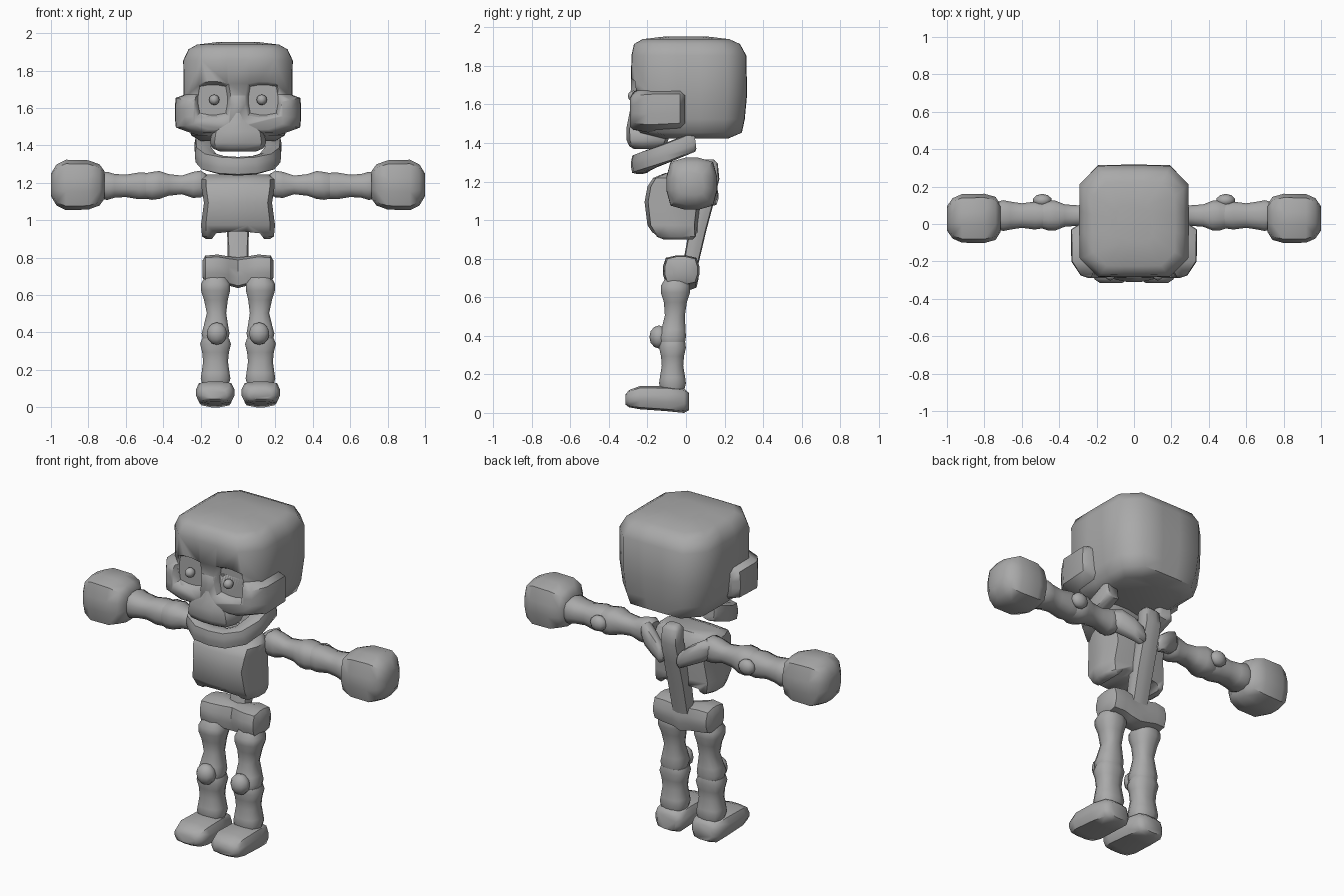
import bpy, bmesh, math
from mathutils import Vector

bone = bpy.data.materials.new("bone grey")
bone.diffuse_color = (0.40, 0.40, 0.40, 1)


def finish(name, bm, angle=50):
    bmesh.ops.recalc_face_normals(bm, faces=bm.faces)
    me = bpy.data.meshes.new(name)
    bm.to_mesh(me)
    bm.free()
    me.materials.append(bone)
    ob = bpy.data.objects.new(name, me)
    bpy.context.collection.objects.link(ob)
    bpy.ops.object.select_all(action='DESELECT')
    ob.select_set(True)
    bpy.context.view_layer.objects.active = ob
    bpy.ops.object.shade_smooth_by_angle(angle=math.radians(angle))
    return ob


def section(n, p):
    """Rounded-square outline of unit half size."""
    pts = []
    for i in range(n):
        a = 2 * math.pi * (i + 0.5) / n
        c, s = math.cos(a), math.sin(a)
        k = (abs(c) ** p + abs(s) ** p) ** (-1 / p)
        pts.append((c * k, s * k))
    return pts


def skin(name, loops, angle=50):
    bm = bmesh.new()
    rows = [[bm.verts.new(c) for c in loop] for loop in loops]
    n = len(rows[0])
    for a, b in zip(rows, rows[1:]):
        for i in range(n):
            bm.faces.new((a[i], a[(i + 1) % n], b[(i + 1) % n], b[i]))
    bm.faces.new(rows[0])
    bm.faces.new(rows[-1])
    return finish(name, bm, angle)


def loft(name, axis, rings, n=12, p=4, side=1):
    """Rings are (position on axis, centre u, centre v, half u, half v)."""
    loops = []
    for t, cu, cv, hu, hv in rings:
        loop = []
        for a, b in section(n, p):
            u, v = cu + a * hu, cv + b * hv
            x, y, z = {'X': (t, u, v), 'Y': (u, t, v), 'Z': (u, v, t)}[axis]
            loop.append((x * side, y, z))
        loops.append(loop)
    return skin(name, loops)


def ball(name, loc, scale, seg=10):
    bm = bmesh.new()
    bmesh.ops.create_uvsphere(bm, u_segments=seg, v_segments=6, radius=1)
    for v in bm.verts:
        v.co = Vector(loc) + Vector((v.co.x * scale[0], v.co.y * scale[1], v.co.z * scale[2]))
    return finish(name, bm, 80)


def cut(ob, cutter):
    m = ob.modifiers.new("cut", 'BOOLEAN')
    m.operation = 'DIFFERENCE'
    m.solver = 'EXACT'
    m.object = cutter
    bpy.context.view_layer.objects.active = ob
    bpy.ops.object.modifier_apply(modifier=m.name)


# Head
skull = loft("skull", 'Z', [
    (1.43, 0, 0.05, 0.20, 0.17), (1.46, 0, 0.025, 0.25, 0.265), (1.53, 0, 0.015, 0.275, 0.29),
    (1.66, 0, 0.015, 0.29, 0.302), (1.86, 0, 0.015, 0.293, 0.298), (1.92, 0, 0.005, 0.265, 0.275),
    (1.945, 0, 0, 0.22, 0.225), (1.96, 0, 0, 0.10, 0.10)], 16, 7)
cheeks = loft("cheek_bones", 'Y', [
    (-0.29, 0, 1.58, 0.24, 0.09), (-0.275, 0, 1.58, 0.285, 0.105), (-0.20, 0, 1.58, 0.335, 0.12),
    (-0.03, 0, 1.585, 0.338, 0.115), (-0.005, 0, 1.585, 0.30, 0.10)], 16, 6)
snout = loft("upper_jaw", 'Z', [
    (1.375, 0, -0.20, 0.10, 0.07), (1.39, 0, -0.20, 0.135, 0.095), (1.42, 0, -0.20, 0.15, 0.108),
    (1.48, 0, -0.20, 0.14, 0.11), (1.53, 0, -0.20, 0.07, 0.10), (1.58, 0, -0.20, 0.035, 0.09)])

# Eye sockets and eyes
for s in (1, -1):
    cutter = loft("socket_cutter", 'Y', [(-0.40, 0.135, 1.65, 0.10, 0.10),
                                         (-0.29, 0.135, 1.65, 0.097, 0.10),
                                         (-0.25, 0.135, 1.65, 0.078, 0.08)], 12, 6, s)
    for part in (skull, cheeks, snout):
        cut(part, cutter)
    bpy.data.objects.remove(cutter)
    ball("eye", (0.127 * s, -0.272, 1.65), (0.028, 0.03, 0.028), 8)

# Lower jaw: a U-shaped bar with open back
half = [(0.185, 0.045, 1.41), (0.187, 0.03, 1.408), (0.185, -0.10, 1.355),
        (0.155, -0.19, 1.32), (0.085, -0.235, 1.30)]
path = [Vector(c) for c in half] + [Vector((0, -0.24, 1.295))]
path += [Vector((-x, y, z)) for x, y, z in reversed(half)]
loops = []
for i, c in enumerate(path):
    d = path[min(i + 1, len(path) - 1)] - path[max(i - 1, 0)]
    out = Vector((-d.y, d.x, 0)).normalized()
    up = d.cross(out).normalized()
    k = 0.8 if i in (0, len(path) - 1) else 1
    loops.append([c + out * a * 0.045 * k + up * b * 0.05 * k for a, b in section(12, 5)])
skin("lower_jaw", loops)

# Torso
ribs = loft("ribcage", 'Z', [
    (0.905, 0, -0.04, 0.17, 0.085), (0.92, 0, -0.05, 0.192, 0.11), (0.98, 0, -0.07, 0.198, 0.13),
    (1.10, 0, -0.07, 0.182, 0.145), (1.18, 0, -0.065, 0.195, 0.135), (1.225, 0, -0.06, 0.195, 0.11),
    (1.25, 0, -0.04, 0.165, 0.07)], 12, 5)
notch = loft("notch_cutter", 'Y', [(-0.4, 0, 0.89, 0.14, 0.055), (0.3, 0, 0.89, 0.14, 0.055)])
cut(ribs, notch)
bpy.data.objects.remove(notch)
loft("spine", 'Z', [
    (0.76, 0, 0.02, 0.055, 0.04), (0.95, 0, 0.06, 0.058, 0.045), (1.10, 0, 0.10, 0.058, 0.045),
    (1.22, 0, 0.128, 0.055, 0.045), (1.30, 0, 0.125, 0.052, 0.04), (1.32, 0, 0.12, 0.035, 0.025)], 12, 5)
hip = [(0.19, -0.02, 0.745, 0.05, 0.045), (0.175, -0.025, 0.745, 0.085, 0.072),
       (0.11, -0.025, 0.745, 0.095, 0.078), (0.05, -0.015, 0.735, 0.075, 0.078)]
loft("pelvis", 'X', [(-h[0],) + h[1:] for h in hip] + [(0, 0.0, 0.725, 0.065, 0.082)] + hip[::-1])

for s in (1, -1):
    # Arms
    loft("shoulder_blade", 'X', [
        (0.045, 0.14, 1.12, 0.015, 0.025), (0.065, 0.138, 1.13, 0.03, 0.05),
        (0.12, 0.12, 1.165, 0.04, 0.06), (0.19, 0.09, 1.20, 0.045, 0.065),
        (0.23, 0.07, 1.21, 0.03, 0.04)], 10, 3, s)
    loft("upper_arm", 'X', [
        (0.175, 0.045, 1.20, 0.05, 0.055), (0.20, 0.045, 1.20, 0.065, 0.072),
        (0.24, 0.045, 1.195, 0.06, 0.07), (0.30, 0.045, 1.195, 0.055, 0.05),
        (0.37, 0.045, 1.195, 0.06, 0.058), (0.42, 0.045, 1.195, 0.08, 0.075),
        (0.46, 0.045, 1.19, 0.08, 0.075), (0.495, 0.045, 1.19, 0.068, 0.068)], 12, 3, s)
    loft("forearm", 'X', [
        (0.485, 0.045, 1.19, 0.068, 0.07), (0.53, 0.045, 1.19, 0.075, 0.072),
        (0.60, 0.045, 1.19, 0.066, 0.06), (0.66, 0.045, 1.19, 0.075, 0.064),
        (0.70, 0.045, 1.19, 0.083, 0.076), (0.74, 0.045, 1.19, 0.07, 0.066)], 12, 3, s)
    ball("elbow", (0.49 * s, 0.125, 1.195), (0.052, 0.036, 0.045))
    loft("hand", 'X', [
        (0.715, 0.03, 1.195, 0.075, 0.075), (0.74, 0.03, 1.195, 0.115, 0.11),
        (0.80, 0.03, 1.195, 0.132, 0.132), (0.92, 0.03, 1.195, 0.13, 0.135),
        (0.97, 0.03, 1.195, 0.108, 0.11), (1.0, 0.03, 1.195, 0.065, 0.06)], 12, 4, s)

    # Legs
    loft("thigh", 'Z', [
        (0.37, 0.12, -0.07, 0.068, 0.065), (0.40, 0.12, -0.07, 0.075, 0.07),
        (0.44, 0.118, -0.065, 0.066, 0.063), (0.51, 0.115, -0.058, 0.052, 0.052),
        (0.58, 0.118, -0.055, 0.064, 0.06), (0.63, 0.12, -0.055, 0.078, 0.076),
        (0.665, 0.12, -0.055, 0.078, 0.076), (0.70, 0.12, -0.05, 0.06, 0.06)], 12, 3, s)
    loft("shin", 'Z', [
        (0.12, 0.12, -0.07, 0.068, 0.06), (0.16, 0.12, -0.07, 0.08, 0.07),
        (0.19, 0.12, -0.07, 0.075, 0.066), (0.25, 0.12, -0.07, 0.067, 0.056),
        (0.30, 0.12, -0.07, 0.072, 0.06), (0.345, 0.12, -0.07, 0.083, 0.07),
        (0.375, 0.12, -0.07, 0.072, 0.066)], 12, 3, s)
    ball("kneecap", (0.113 * s, -0.14, 0.40), (0.057, 0.05, 0.06))
    loft("foot", 'Y', [
        (-0.315, 0.122, 0.075, 0.06, 0.025), (-0.295, 0.122, 0.08, 0.09, 0.045),
        (-0.24, 0.122, 0.085, 0.103, 0.06), (-0.10, 0.122, 0.08, 0.098, 0.065),
        (-0.01, 0.12, 0.07, 0.088, 0.064), (0.015, 0.12, 0.065, 0.06, 0.045)], 12, 4, s)

# Stand the figure on the ground
low = min(v.co.z for o in bpy.data.objects for v in o.data.vertices)
for o in bpy.data.objects:
    o.location.z -= low
